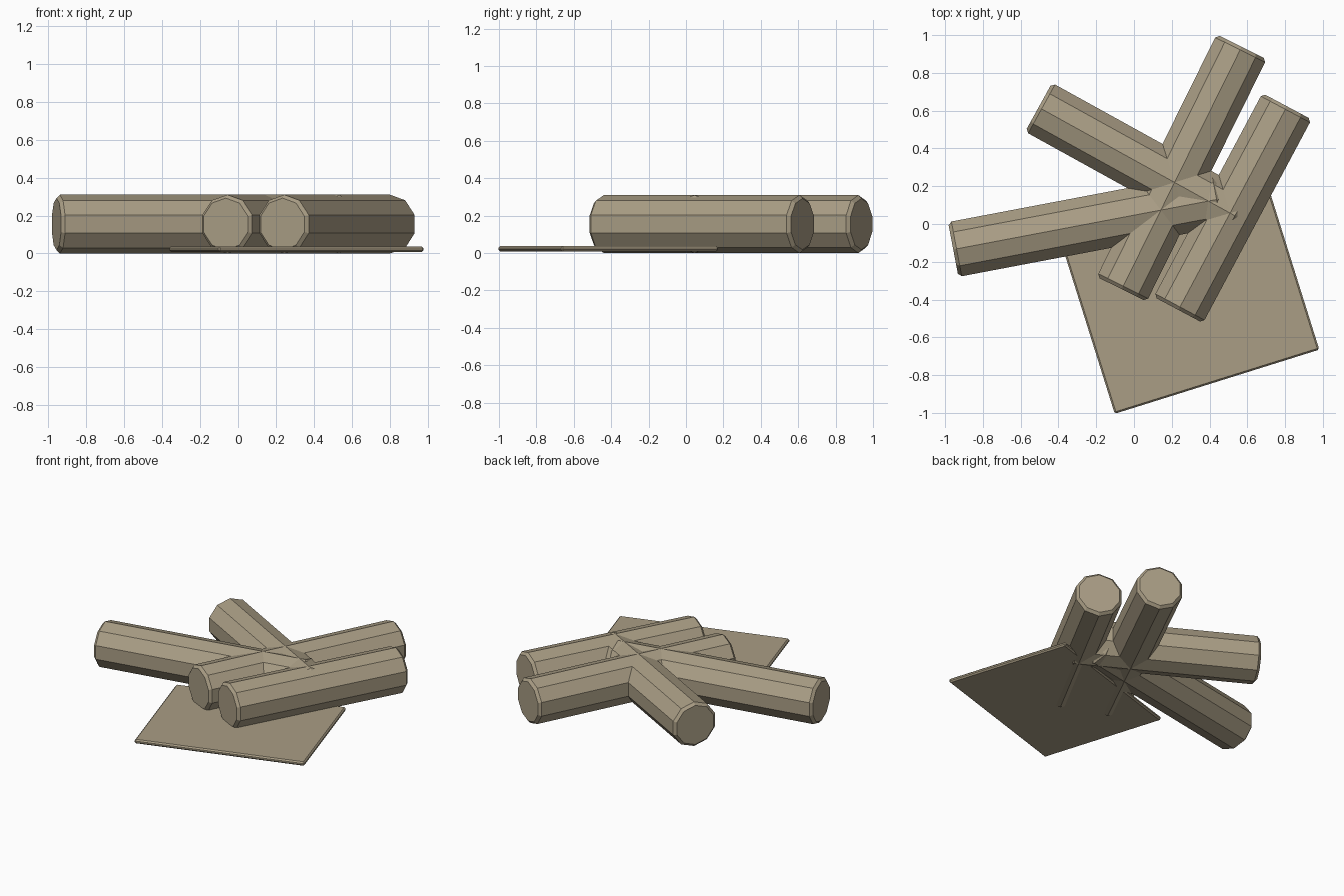
import bpy, bmesh, math
from mathutils import Vector, Matrix

cube = bpy.data.objects.get("Cube")
if cube:
    bpy.data.objects.remove(cube, do_unlink=True)

RADIUS = 0.155
SIDES = 10
CHAMFER = 0.018


def make_material(name, rgb):
    mat = bpy.data.materials.new(name)
    mat.use_nodes = True
    color = (*rgb, 1.0)
    mat.diffuse_color = color
    mat.node_tree.nodes["Principled BSDF"].inputs["Base Color"].default_value = color
    return mat


wood = make_material("pale_wood", (0.40, 0.34, 0.235))


def finish(name, bm):
    bmesh.ops.recalc_face_normals(bm, faces=bm.faces)
    mesh = bpy.data.meshes.new(name)
    bm.to_mesh(mesh)
    bm.free()
    mesh.materials.append(wood)
    obj = bpy.data.objects.new(name, mesh)
    bpy.context.collection.objects.link(obj)
    return obj


def log(name, start, end):
    """Ten-sided log lying on the ground, with chamfered ends."""
    a, b = Vector((*start, RADIUS)), Vector((*end, RADIUS))
    along = (b - a).normalized()
    up = Vector((0, 0, 1))
    side = up.cross(along)
    bm = bmesh.new()
    rings = []
    for center, r in ((a, RADIUS - CHAMFER), (a + along * CHAMFER, RADIUS),
                      (b - along * CHAMFER, RADIUS), (b, RADIUS - CHAMFER)):
        ring = []
        for i in range(SIDES):
            t = math.tau * i / SIDES
            ring.append(bm.verts.new(center + r * (math.cos(t) * up + math.sin(t) * side)))
        rings.append(ring)
    for r0, r1 in zip(rings, rings[1:]):
        for i in range(SIDES):
            j = (i + 1) % SIDES
            bm.faces.new((r0[i], r0[j], r1[j], r1[i]))
    bm.faces.new(rings[0])
    bm.faces.new(rings[-1])
    return finish(name, bm)


# Crossing logs
log("back_right_log", (-0.505, 0.618), (0.55, 0.035))
log("side_log", (-0.957, -0.135), (0.455, 0.133))
log("long_log", (-0.065, -0.345), (0.57, 0.938))
log("outer_log", (0.235, -0.455), (0.81, 0.623))

# Thin board under the front of the pile
bm = bmesh.new()
bmesh.ops.create_cube(bm, size=1, matrix=Matrix.Diagonal((1.135, 0.88, 0.028, 1)))
bmesh.ops.bevel(bm, geom=bm.edges[:], offset=0.009, segments=1, affect='EDGES')
board = finish("ground_board", bm)
board.location = (0.308, -0.415, 0.023)
board.rotation_euler.z = math.radians(17.4)
